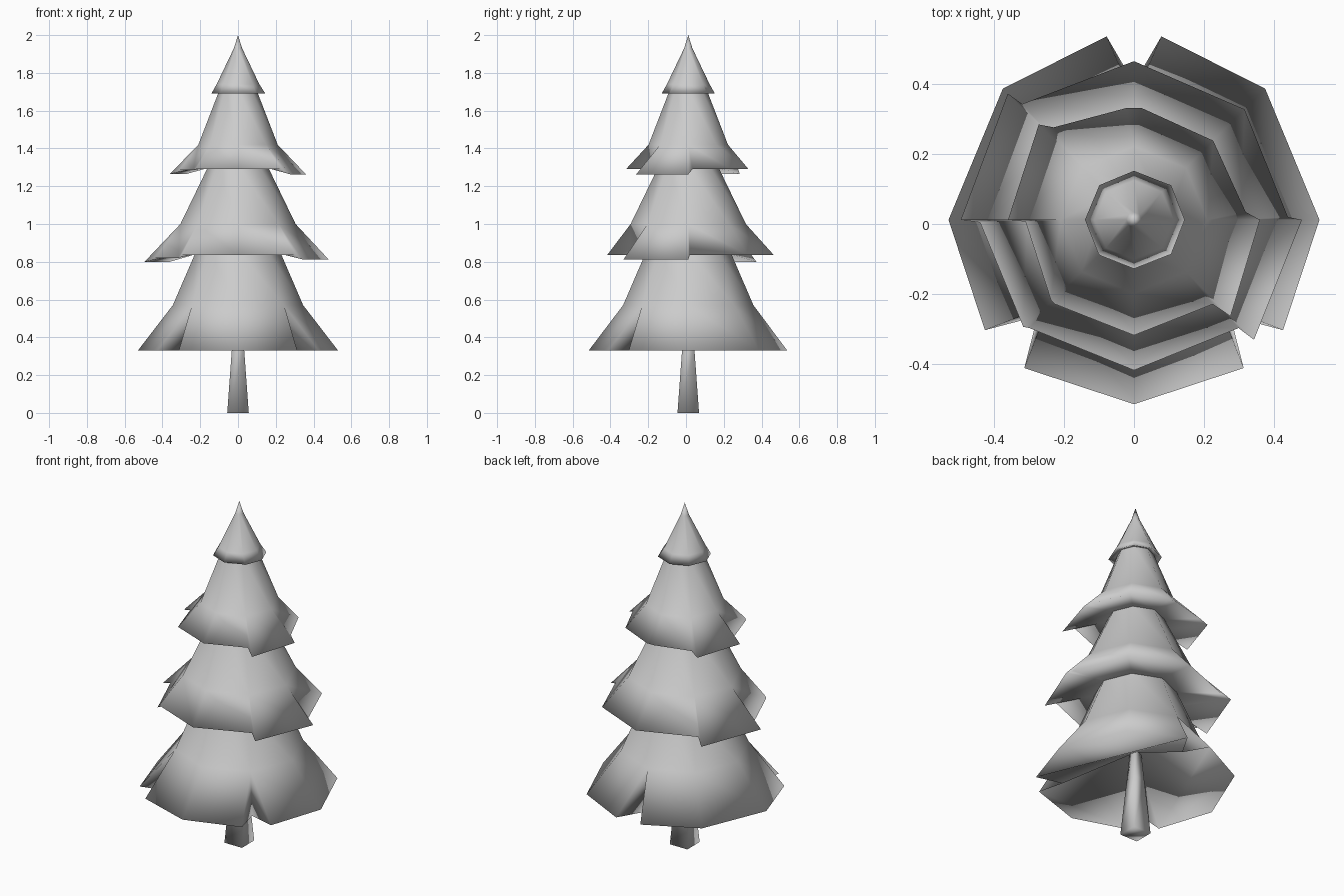
import bpy, bmesh, math

if "Cube" in bpy.data.objects:
    bpy.data.objects.remove(bpy.data.objects["Cube"])

CY = 0.012  # tree axis sits slightly behind the origin


def polar(r, deg, z):
    a = math.radians(deg)
    return (r * math.cos(a), CY + r * math.sin(a), z)


def finish(bm, name):
    bmesh.ops.recalc_face_normals(bm, faces=bm.faces[:])
    # make sure the shell faces outward
    if sum(f.normal.dot(f.calc_center_median() * 1 - f.calc_center_median().project((0, 0, 1)))
           * f.calc_area() for f in bm.faces) < 0:
        bmesh.ops.reverse_faces(bm, faces=bm.faces[:])
    for f in bm.faces:
        f.smooth = True
    me = bpy.data.meshes.new(name)
    bm.to_mesh(me)
    bm.free()
    bpy.context.collection.objects.link(bpy.data.objects.new(name, me))


def tier(name, rings, sheets, under=None, tip=None):
    """rings: (r, z) from top to knee; sheets: (start octant, end octant, radii, z, gap)."""
    bm = bmesh.new()
    loops = [[bm.verts.new(polar(r, 45 * i, z)) for i in range(8)] for r, z in rings]
    for up, lo in zip(loops, loops[1:]):
        for i in range(8):
            j = (i + 1) % 8
            bm.faces.new((up[i], lo[i], lo[j], up[j]))
    if tip:
        t = bm.verts.new((0, CY, tip))
        for i in range(8):
            bm.faces.new((t, loops[0][i], loops[0][(i + 1) % 8]))
    inner = [bm.verts.new(polar(under[0], 45 * i, under[1])) for i in range(8)] if under else None
    knee = loops[-1]
    # skirt sheets, each with its own hem and underside
    hems = []
    for a, b, (r0, r1), z, gap in sheets:
        hem = []
        for k in range(a, b + 1):
            f = (k - a) / (b - a)
            deg = 45 * k + (gap if k == a else -gap if k == b else 0)
            hem.append(bm.verts.new(polar(r0 + (r1 - r0) * f, deg, z)))
        hems.append(hem)
        for n in range(b - a):
            i, j = (a + n) % 8, (a + n + 1) % 8
            bm.faces.new((knee[i], hem[n], hem[n + 1], knee[j]))
            if inner:
                bm.faces.new((hem[n], inner[i], inner[j], hem[n + 1]))
        if not inner:
            bm.faces.new(hem[::-1])
    # close the tears between neighbouring sheets
    apex = None if inner else bm.verts.new((0, CY, 0.5))
    for s, hem in enumerate(hems):
        nxt = hems[(s + 1) % len(hems)]
        i, e0, e1 = sheets[s][1] % 8, hem[-1], nxt[0]
        if inner:
            bm.faces.new((knee[i], e0, e1))
            bm.faces.new((inner[i], e1, e0))
        else:
            rec = bm.verts.new(polar(0.39, 45 * i, sheets[s][3]))
            bm.faces.new((knee[i], e0, rec))
            bm.faces.new((knee[i], rec, e1))
            bm.faces.new((apex, rec, e0))
            bm.faces.new((apex, e1, rec))
            bm.faces.new((apex, e0, hem[0]))
    finish(bm, name)


# Trunk: tapered square post
bm = bmesh.new()
cols = [[bm.verts.new(polar(h * math.sqrt(2), 45 + 90 * i, z)) for i in range(4)]
        for h, z in ((0.057, 0), (0.033, 0.33), (0.018, 0.55))]
for lo, up in zip(cols, cols[1:]):
    for i in range(4):
        j = (i + 1) % 4
        bm.faces.new((lo[i], lo[j], up[j], up[i]))
bm.faces.new(cols[0][::-1])
bm.faces.new(cols[-1])
finish(bm, "trunk")

# Foliage tiers, bottom to top
tier("bottom_tier", [(0.22, 0.86), (0.345, 0.57)],
     [(5, 7, (0.527, 0.527), 0.33, 8.5),
      (7, 10, (0.53, 0.53), 0.33, 8.5),
      (2, 5, (0.53, 0.53), 0.33, 8.5)])
tier("lower_middle_tier", [(0.155, 1.31), (0.305, 1.0)],
     [(5, 7, (0.43, 0.43), 0.835, 1),
      (7, 8, (0.485, 0.48), 0.812, 0),
      (8, 11, (0.44, 0.46), 0.835, 1),
      (3, 4, (0.51, 0.495), 0.80, 0),
      (4, 5, (0.44, 0.44), 0.82, 1)], under=(0.22, 0.86))
tier("upper_middle_tier", [(0.098, 1.71), (0.21, 1.42)],
     [(5, 7, (0.33, 0.33), 1.29, 2),
      (7, 8, (0.39, 0.36), 1.263, 0),
      (8, 10, (0.32, 0.32), 1.29, 4),
      (2, 3, (0.32, 0.35), 1.29, 4),
      (3, 4, (0.385, 0.36), 1.265, 0),
      (4, 5, (0.31, 0.33), 1.285, 1)], under=(0.155, 1.31))
tier("top_tier", [(0.022, 1.93), (0.113, 1.74)],
     [(5, 7, (0.14, 0.14), 1.692, 2),
      (7, 9, (0.145, 0.145), 1.69, 2),
      (1, 5, (0.14, 0.14), 1.692, 2)], under=(0.098, 1.71), tip=2.0)
